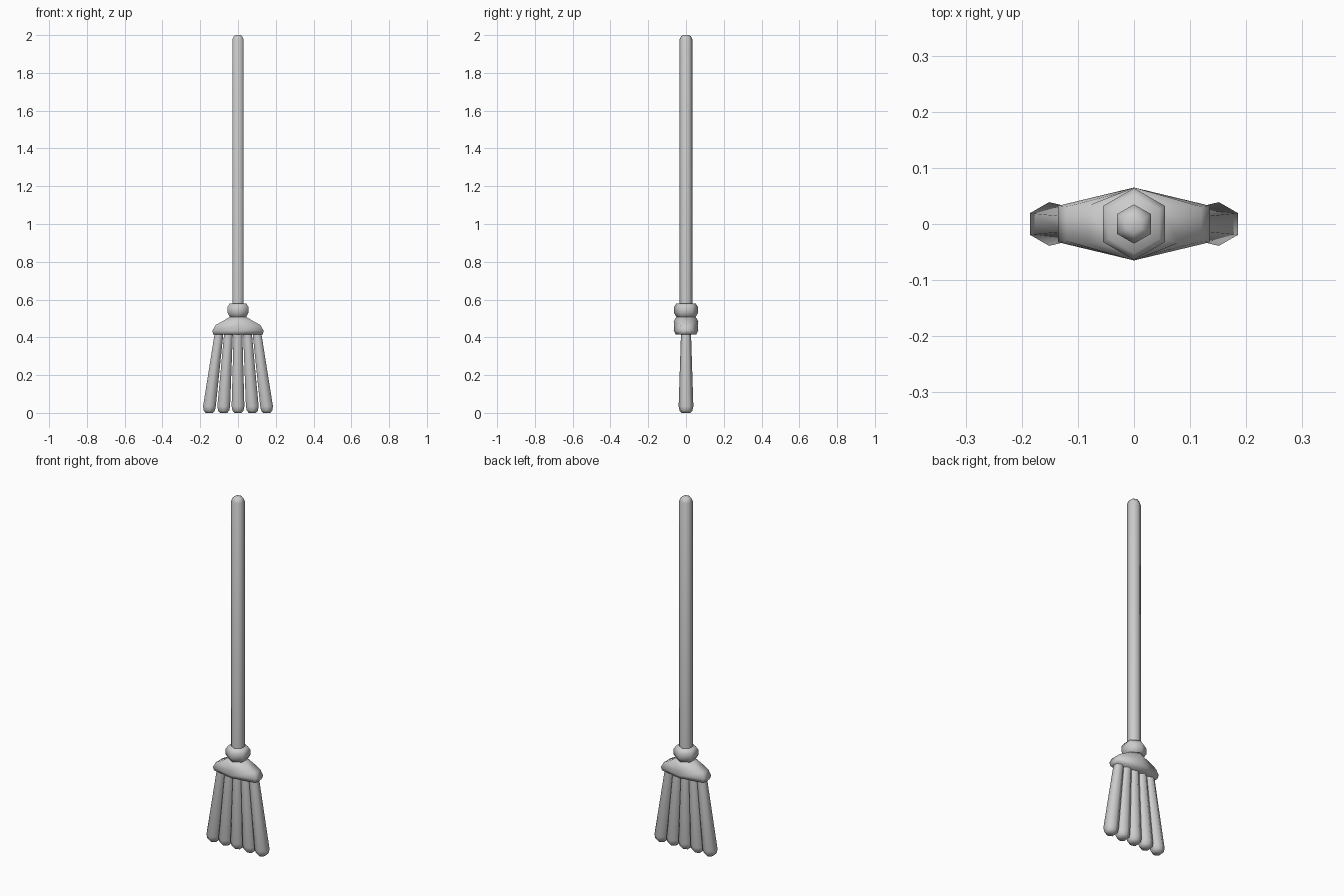
import bpy, bmesh, math

if "Cube" in bpy.data.objects:
    bpy.data.objects.remove(bpy.data.objects["Cube"], do_unlink=True)

grey = bpy.data.materials.new("plain_grey")
grey.use_nodes = True
colour = (0.6, 0.6, 0.6, 1)
grey.diffuse_color = colour
grey.node_tree.nodes["Principled BSDF"].inputs["Base Color"].default_value = colour

SIDES = 6


def loft(name, rings):
    """Six-sided closed body through rings of (centre x, z, x radius, y radius)."""
    bm = bmesh.new()
    loops = []
    for cx, z, rx, ry in rings:
        angles = [math.pi / 2 + math.tau * k / SIDES for k in range(SIDES)]
        loops.append([bm.verts.new((cx + rx * math.cos(a), ry * math.sin(a), z)) for a in angles])
    for low, high in zip(loops, loops[1:]):
        for k in range(SIDES):
            n = (k + 1) % SIDES
            bm.faces.new((low[k], low[n], high[n], high[k]))
    bm.faces.new(loops[0][::-1])
    bm.faces.new(loops[-1])
    bmesh.ops.recalc_face_normals(bm, faces=bm.faces)
    mesh = bpy.data.meshes.new(name)
    bm.to_mesh(mesh)
    bm.free()
    mesh.materials.append(grey)
    obj = bpy.data.objects.new(name, mesh)
    bpy.context.collection.objects.link(obj)
    bpy.ops.object.select_all(action="DESELECT")
    obj.select_set(True)
    bpy.context.view_layer.objects.active = obj
    bpy.ops.object.shade_smooth_by_angle(angle=math.radians(75))
    return obj


def turned(name, profile):
    """Round-profile body on the centre axis from (z, radius) pairs."""
    return loft(name, [(0, z, r, r) for z, r in profile])


# Handle with rounded tip
turned("handle", [(0.54, 0.035), (1.975, 0.035), (1.993, 0.027), (2.0, 0.016)])

# Collar where the handle meets the head
turned("collar", [(0.5, 0.046), (0.53, 0.064), (0.56, 0.064), (0.578, 0.052)])

# Wide, flattened binding over the bristles
loft("binding", [(0, 0.415, 0.152, 0.054), (0, 0.435, 0.156, 0.065),
                 (0, 0.465, 0.138, 0.062), (0, 0.485, 0.095, 0.065),
                 (0, 0.507, 0.052, 0.052)])

# Five bristle bundles fanning outwards
for i in range(-2, 3):
    foot, top = 0.076 * i, 0.049 * i
    loft(f"bristle_bundle_{i + 3}", [
        (foot, 0, 0.022, 0.022), (foot, 0.012, 0.034, 0.034),
        (foot * 0.995, 0.035, 0.039, 0.039), (top, 0.44, 0.026, 0.026)])
